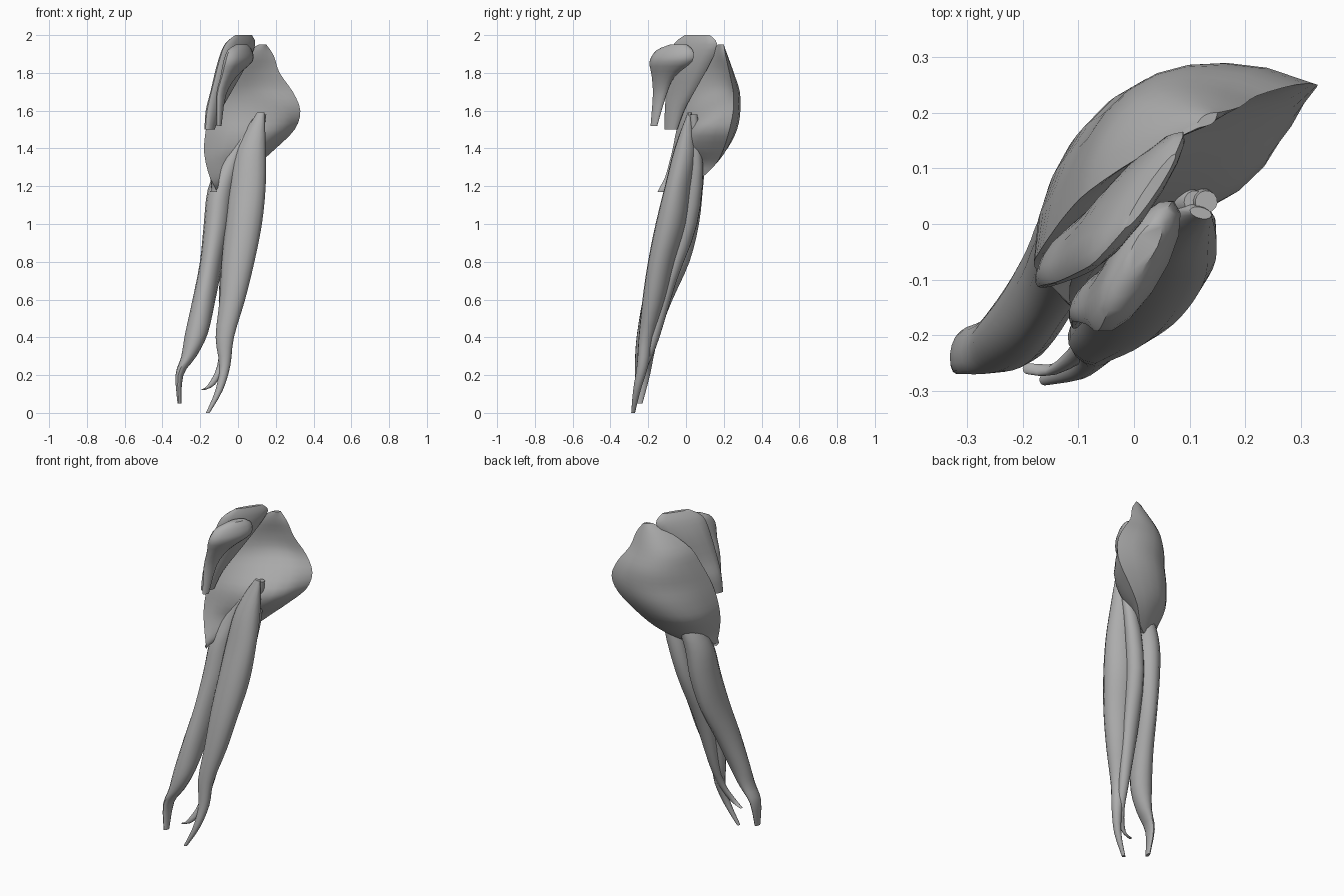
import bpy
import bmesh
import math
from mathutils import Vector

CM = 0.01       # ring tables are written in hundredths of a unit
SIDES = 14      # points around each cross-section
STEPS = 3       # interpolated sections between two listed ones

default_cube = bpy.data.objects.get("Cube")
if default_cube:
    bpy.data.objects.remove(default_cube, do_unlink=True)

grey = bpy.data.materials.new("muscle_grey")
grey.use_nodes = True
colour = (0.42, 0.42, 0.42, 1)
grey.diffuse_color = colour
grey.node_tree.nodes["Principled BSDF"].inputs["Base Color"].default_value = colour


def smooth_rows(rows):
    """Interpolate the listed sections with a Catmull-Rom curve."""
    padded = [rows[0]] + list(rows) + [rows[-1]]
    result = []
    for index in range(len(rows) - 1):
        before, start, end, after = padded[index:index + 4]
        for step in range(STEPS):
            t = step / STEPS
            row = []
            for p, q, r, s in zip(before, start, end, after):
                slope_in, slope_out = (r - p) / 2, (s - q) / 2
                bend = 3 * (r - q) - 2 * slope_in - slope_out
                twist = 2 * (q - r) + slope_in + slope_out
                row.append(q + t * (slope_in + t * (bend + t * twist)))
            result.append(row)
    result.append(rows[-1])
    return result


def loft(name, rings):
    """Bridge rings of points into a closed, smoothly shaded body."""
    bm = bmesh.new()
    loops = [[bm.verts.new(point) for point in ring] for ring in rings]
    for lower, upper in zip(loops, loops[1:]):
        count = len(lower)
        for i in range(count):
            j = (i + 1) % count
            bm.faces.new((lower[i], lower[j], upper[j], upper[i]))
    bm.faces.new(loops[0])
    bm.faces.new(loops[-1])
    bmesh.ops.recalc_face_normals(bm, faces=bm.faces)
    mesh = bpy.data.meshes.new(name)
    bm.to_mesh(mesh)
    bm.free()
    mesh.materials.append(grey)
    obj = bpy.data.objects.new(name, mesh)
    bpy.context.collection.objects.link(obj)
    bpy.ops.object.select_all(action="DESELECT")
    obj.select_set(True)
    bpy.context.view_layer.objects.active = obj
    bpy.ops.object.shade_smooth_by_angle(angle=math.radians(40))


def strand(name, turn, rows):
    """Muscle belly from oval sections: x, y, z, half length, half thickness."""
    angle = math.radians(turn)
    along = Vector((math.cos(angle), math.sin(angle), 0))
    across = Vector((-along.y, along.x, 0))
    rings = []
    for x, y, z, length, thickness in smooth_rows(rows):
        ring = []
        for i in range(SIDES):
            a = math.tau * i / SIDES
            offset = along * (length * math.cos(a)) + across * (thickness * math.sin(a))
            ring.append((Vector((x, y, z)) + offset) * CM)
        rings.append(ring)
    loft(name, rings)


def shell(name, rows):
    """Broad muscle: each section runs from a side edge to a middle edge,
    bulging outward at the back and by another amount on the inside."""
    half = SIDES // 2 + 2
    rings = []
    for z, ax, ay, bx, by, outer, inner in smooth_rows(rows):
        start, end = Vector((ax, ay, z)), Vector((bx, by, z))
        chord = end - start
        normal = Vector((-chord.y, chord.x, 0)).normalized()
        ring = []
        for i in range(half + 1):
            t = i / half
            lift = outer * max(math.sin(math.pi * t), 0) ** 0.8
            ring.append((start + chord * t + normal * lift) * CM)
        for i in range(half - 1, 0, -1):
            t = i / half
            drop = inner * math.sin(math.pi * t ** 1.5)
            ring.append((start + chord * t - normal * drop) * CM)
        rings.append(ring)
    loft(name, rings)


# Large rear hip muscle
shell("rear_hip_muscle", [
    (117, -11, -15, -15, -8, 1, 1),
    (121, -13, -13, -7, 3, 4, 1),
    (125, -15, -11, 3, 9, 6, 1),
    (132, -17, -9, 11, 16, 9, 3),
    (140, -18, -7, 20, 20, 14, 8),
    (150, -17, -5, 30, 23, 17, 9),
    (160, -15, -2, 33, 25, 16, 3),
    (170, -12, 2, 29, 25, 14, -3),
    (180, -8, 6, 22, 23, 10, -2),
    (189, 1, 12, 19, 21, 5, 0),
    (195, 11, 17, 15, 20, 1, 1),
])

# Fan-shaped side muscle running down from the crest
strand("side_hip_muscle", 56, [
    (-15, -8, 150, 4, 2),
    (-13, -6, 160, 6, 3),
    (-9, -3, 170, 9, 3),
    (-3, 2, 185, 13, 4),
    (1, 5, 195, 14, 3),
    (3, 6, 200, 8, 1),
])

# Front hip muscle with a rounded head and thin tail
strand("front_hip_muscle", 60, [
    (-10, -17, 152, 2, 1),
    (-9, -14, 168, 4, 2),
    (-5, -12, 178, 7, 3),
    (0, -8, 186, 13, 5),
    (1, -6, 192, 11, 4),
    (2, -4, 195, 5, 2),
])

# Broad inner thigh muscle
strand("inner_thigh_muscle", -15, [
    (-16, -28, 0, 1, 1),
    (-10, -26, 12, 2, 2),
    (-7, -23, 25, 3, 3),
    (-7, -21, 40, 5, 4),
    (-3, -17, 60, 7, 6),
    (0, -13, 80, 9, 7),
    (3, -8, 100, 10, 8),
    (5, -4, 120, 10, 7),
    (7, 0, 140, 8, 6),
    (12, 2, 159, 2, 1),
])

# Outer thigh muscle curving toward the side of the knee
strand("outer_thigh_muscle", 80, [
    (-31, -25, 5, 2, 1),
    (-31, -23, 20, 4, 2),
    (-26, -22, 30, 5, 4),
    (-22, -20, 42, 6, 6),
    (-18, -15, 60, 8, 6),
    (-14, -8, 80, 10, 6),
    (-11, -3, 100, 10, 7),
    (-9, 0, 118, 9, 7),
    (-4, 3, 132, 7, 6),
    (3, 4, 145, 5, 4),
    (11, 4, 157, 2, 2),
])

# Slim middle strand ending in a hooked tendon
strand("middle_thigh_strand", 20, [
    (-19, -26, 12, 1, 1),
    (-14, -26, 15, 2, 1),
    (-9, -22, 25, 2, 2),
    (-7, -17, 40, 3, 3),
    (-5, -9, 70, 5, 4),
    (0, 1, 100, 5, 5),
    (6, 5, 130, 5, 4),
    (13, 4, 158, 2, 2),
])
